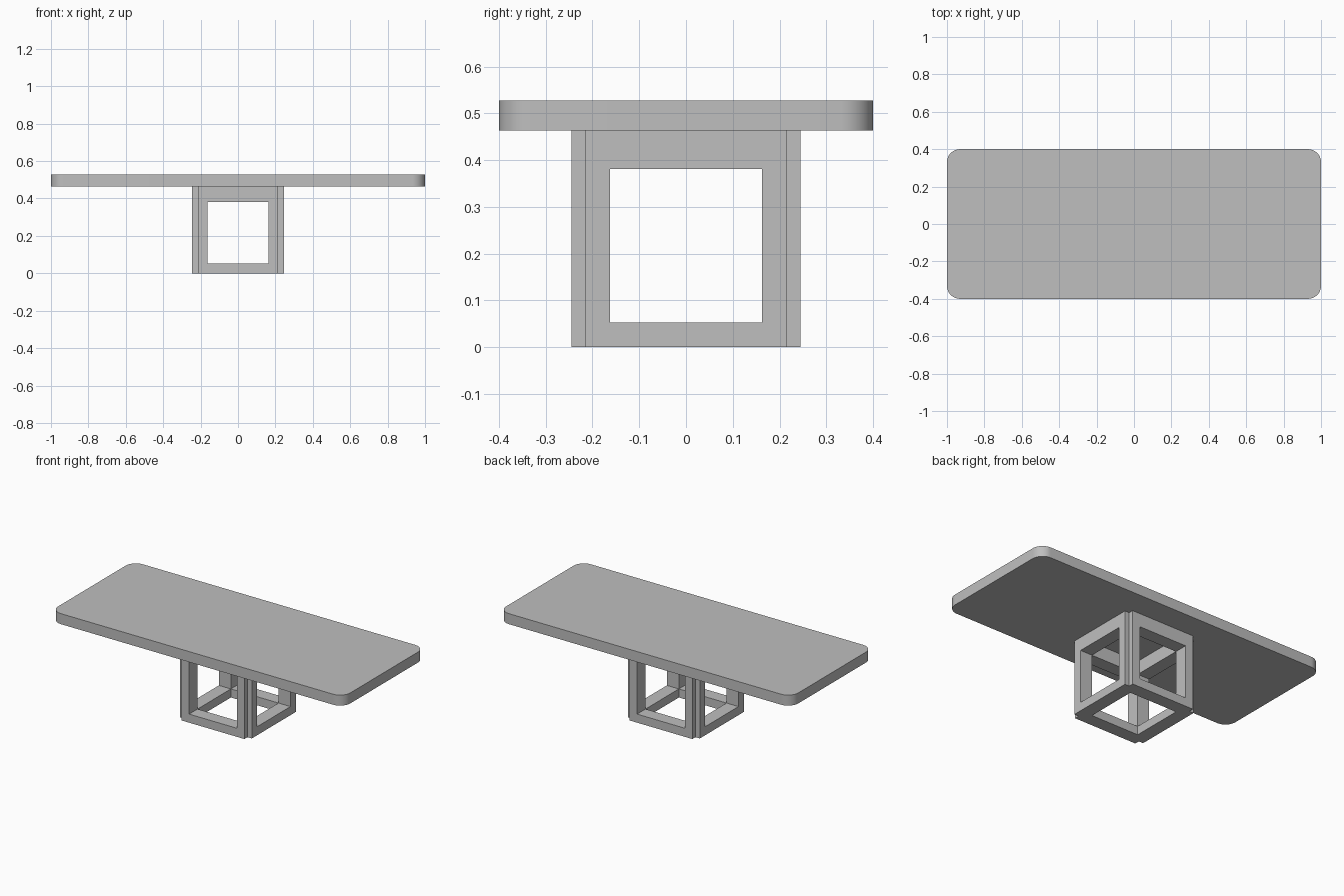
import bpy, bmesh, math

cube = bpy.data.objects.get("Cube")
if cube:
    bpy.data.objects.remove(cube, do_unlink=True)

# Material
grey = bpy.data.materials.new("plain_grey")
grey.use_nodes = True
colour = (0.52, 0.52, 0.52, 1)
grey.diffuse_color = colour
grey.node_tree.nodes["Principled BSDF"].inputs["Base Color"].default_value = colour


def prism(name, outline, z0, z1):
    """Extrude a flat outline (counter-clockwise) from z0 up to z1."""
    bm = bmesh.new()
    face = bm.faces.new([bm.verts.new((x, y, z0)) for x, y in outline])
    top = bmesh.ops.extrude_face_region(bm, geom=[face])["geom"]
    verts = [v for v in top if isinstance(v, bmesh.types.BMVert)]
    bmesh.ops.translate(bm, verts=verts, vec=(0, 0, z1 - z0))
    bmesh.ops.recalc_face_normals(bm, faces=bm.faces)
    mesh = bpy.data.meshes.new(name)
    bm.to_mesh(mesh)
    bm.free()
    mesh.materials.append(grey)
    obj = bpy.data.objects.new(name, mesh)
    bpy.context.collection.objects.link(obj)
    return obj


def rectangle(hx, hy):
    return [(-hx, -hy), (hx, -hy), (hx, hy), (-hx, hy)]


def activate(obj):
    bpy.ops.object.select_all(action="DESELECT")
    obj.select_set(True)
    bpy.context.view_layer.objects.active = obj


OUTER, SHOULDER, INNER = 0.245, 0.215, 0.163
BASE_TOP, TOP = 0.463, 0.528

# Tabletop with rounded corners
half_x, half_y, radius, steps = 1.0, 0.4, 0.07, 12
outline = []
for quarter, (sx, sy) in enumerate([(1, 1), (-1, 1), (-1, -1), (1, -1)]):
    for i in range(steps + 1):
        a = (quarter + i / steps) * math.pi / 2
        outline.append((sx * (half_x - radius) + radius * math.cos(a),
                        sy * (half_y - radius) + radius * math.sin(a)))
tabletop = prism("tabletop", outline, BASE_TOP, TOP)
activate(tabletop)
bpy.ops.object.shade_smooth_by_angle(angle=math.radians(30))

# Base block with a square notch down each corner
corner = [(OUTER, SHOULDER), (SHOULDER, SHOULDER), (SHOULDER, OUTER)]
notched = []
for quarter in range(4):
    notched += corner
    corner = [(-y, x) for x, y in corner]
base = prism("base_frame", notched, 0, BASE_TOP)

# Openings through all three directions leave only posts and rails
openings = [
    ("front_opening", rectangle(INNER, half_y), 0.053, 0.381),
    ("side_opening", rectangle(half_y, INNER), 0.053, 0.381),
    ("vertical_opening", rectangle(INNER, INNER), -0.1, 0.6),
]
for name, shape, z0, z1 in openings:
    cutter = prism(name, shape, z0, z1)
    cutter.hide_render = True
    mod = base.modifiers.new(name, "BOOLEAN")
    mod.operation = "DIFFERENCE"
    mod.solver = "EXACT"
    mod.object = cutter
    activate(base)
    bpy.ops.object.modifier_apply(modifier=name)
    bpy.data.objects.remove(cutter, do_unlink=True)
